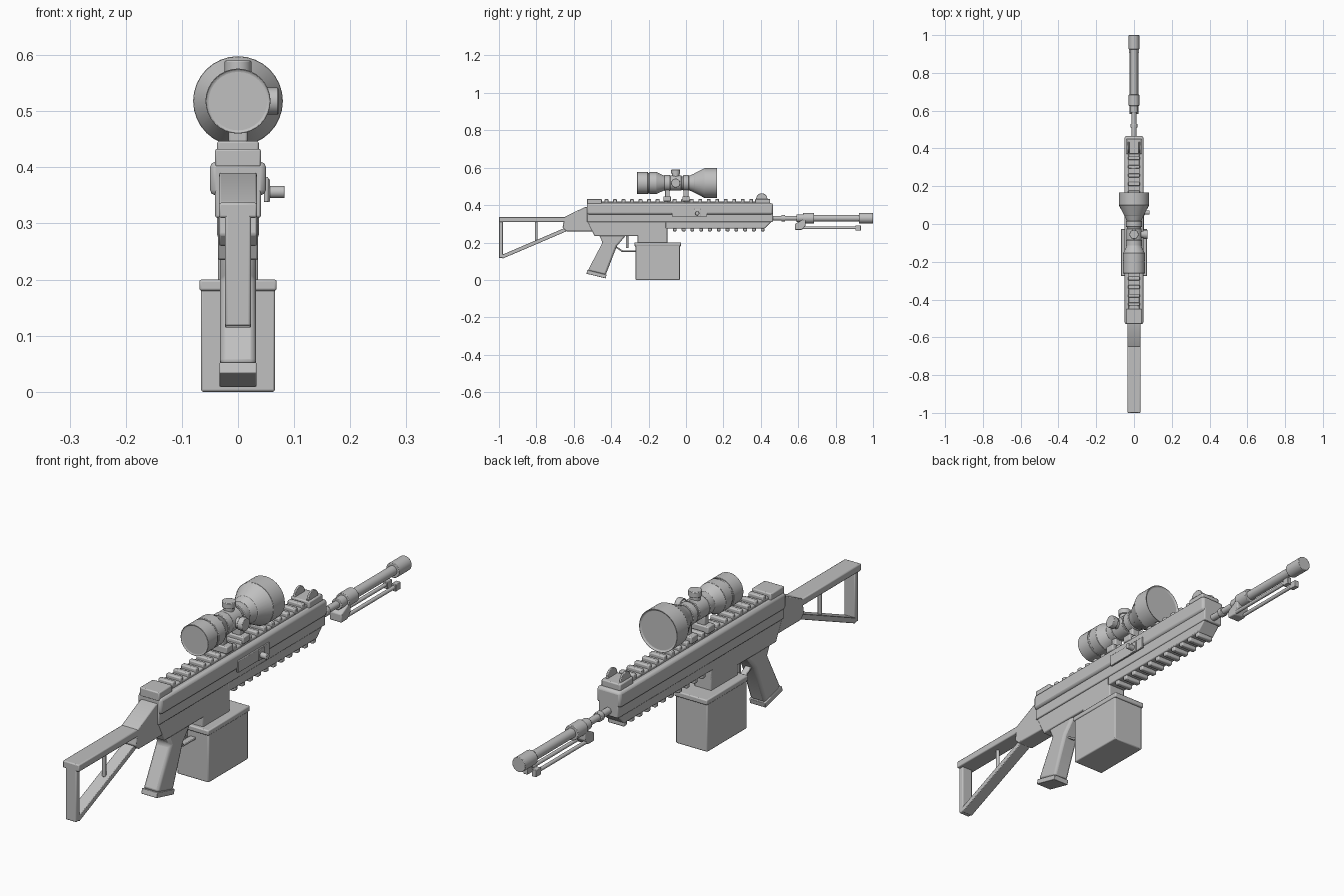
import bpy, bmesh, math
from mathutils import Vector

if "Cube" in bpy.data.objects:
    bpy.data.objects.remove(bpy.data.objects["Cube"])

# Shared levels and positions
BODY_BACK, BODY_FRONT = -.53, .465
BODY_TOP, BODY_LOW = .41, .31
RAIL_TOP, UNDERSIDE = .433, .26
STOCK_BACK, STOCK_TOP = -1, .337
BORE, SIGHT_LINE = .33, .518
FINE, SOFT, ROUND = .002, .004, .01
ACROSS, ALONG, UP = Vector.Fill(3), Vector.Fill(3), Vector.Fill(3)
ACROSS.x = ALONG.y = UP.z = True

grey = bpy.data.materials.new("plain grey")
grey.use_nodes = True
grey.diffuse_color = (.53, .53, .53, 1)
shader = grey.node_tree.nodes["Principled BSDF"]
shader.inputs["Base Color"].default_value = grey.diffuse_color


def finish(name, bm, bevel):
    """Turn a bmesh into a softly bevelled object."""
    bmesh.ops.recalc_face_normals(bm, faces=bm.faces)
    mesh = bpy.data.meshes.new(name)
    bm.to_mesh(mesh)
    bm.free()
    mesh.materials.append(grey)
    part = bpy.data.objects.new(name, mesh)
    bpy.context.collection.objects.link(part)
    modifier = part.modifiers.new("Bevel", "BEVEL")
    modifier.width = bevel
    modifier.segments = 2
    modifier.limit_method = "ANGLE"
    modifier.angle_limit = math.radians(35)
    bpy.ops.object.select_all(action="DESELECT")
    part.select_set(True)
    bpy.context.view_layer.objects.active = part
    bpy.ops.object.shade_smooth_by_angle(angle=math.radians(35))


def plate(name, half_width, outline, bevel=SOFT, x=0):
    """Side outline of (y, z) points, given a thickness across."""
    bm = bmesh.new()
    left = [bm.verts.new((x + half_width, y, z)) for y, z in outline]
    right = [bm.verts.new((x - half_width, y, z)) for y, z in outline]
    bm.faces.new(left)
    bm.faces.new(right)
    for i in range(len(outline)):
        bm.faces.new((left[i - 1], left[i], right[i], right[i - 1]))
    finish(name, bm, bevel)


def box(name, half_width, back, front, low, high, bevel=SOFT, x=0):
    outline = [(back, low), (front, low), (front, high), (back, high)]
    plate(name, half_width, outline, bevel, x)


def strut(name, half_width, start, end, thickness, bevel=FINE):
    """Flat bar between two points of the side plane."""
    start, end = Vector(start), Vector(end)
    offset = (end - start).orthogonal().normalized() * thickness / 2
    plate(name, half_width, [start - offset, end - offset, end + offset, start + offset], bevel)


def tube(name, start, end, radius, tip=None, center=(0, 0, BORE), axis=ALONG, bevel=FINE, rim=0):
    """Round part along an axis; tip gives a taper, rim sinks both end discs."""
    bm = bmesh.new()
    tip = tip or radius
    bmesh.ops.create_cone(bm, cap_ends=True, segments=32, radius1=radius, radius2=tip, depth=end - start)
    if rim:
        discs = [face for face in bm.faces if len(face.verts) > 4]
        bmesh.ops.inset_individual(bm, faces=discs, thickness=rim, depth=-rim)
    turn = UP.rotation_difference(axis).to_matrix()
    bmesh.ops.rotate(bm, matrix=turn, verts=bm.verts)
    bmesh.ops.translate(bm, vec=Vector(center) + axis * (start + end) / 2, verts=bm.verts)
    finish(name, bm, bevel)


# Receiver and handguard
box("upper_receiver", .05, BODY_BACK, BODY_FRONT, .35, BODY_TOP, ROUND)
box("receiver_side_walls", .041, BODY_BACK, BODY_FRONT, BODY_LOW, .38)
plate("lower_receiver", .036, [(BODY_BACK, .32), (-.49, .235), (-.1, .235), (-.1, .32)])
box("magazine_well", .036, -.26, -.1, .19, BODY_LOW)
plate("lower_handguard", .037, [(-.11, .32), (-.11, .275), (.42, .275), (BODY_FRONT, .32)])

# Accessory rails
box("top_rail", .03, -.5, .45, .4, .42)
for tooth in range(18):
    y = -.425 + tooth * .0455
    box("top_rail_tooth", .031, y - ROUND, y + ROUND, BODY_TOP, RAIL_TOP)
for tooth in range(11):
    y = -.06 + tooth * .047
    box("bottom_rail_tooth", .034, y - ROUND, y + ROUND, UNDERSIDE, .28)

# Ejection port and bolt handle on the left side
box("port_cover", SOFT, -.075, .113, .338, .383, FINE, x=.05)
box("bolt_base", SOFT, .045, .078, .338, .379, FINE, x=.053)
tube("bolt_handle", .05, .083, .011, center=(0, .06, .356), axis=ACROSS)

# Iron sights
box("rear_sight", .041, BODY_BACK, -.45, .4, RAIL_TOP)
box("front_sight_base", .04, .37, .45, .4, RAIL_TOP)
for x in (-.028, .028):
    tube("front_sight_ear", -SOFT, SOFT, .03, center=(x, .405, RAIL_TOP), axis=ACROSS)

# Skeleton stock
neck = [(-.5, .39), (-.54, .39), (-.65, STOCK_TOP), (-.66, .28), (-.64, UNDERSIDE), (-.49, UNDERSIDE)]
plate("stock_neck", .034, neck)
box("stock_top_bar", .034, STOCK_BACK, -.64, BODY_LOW, STOCK_TOP)
box("stock_butt", .023, STOCK_BACK, -.978, .117, .33)
strut("stock_lower_strut", .023, (-.985, .123), (-.63, .275), .02)
tube("stock_rod", .21, BODY_LOW, .007, center=(0, -.8, 0), axis=UP)

# Grip, trigger and guard
grip = [(-.47, .25), (-.446, .2), (-.525, .05), (-.43, .025), (-.37, .18), (-.32, .24)]
plate("grip", .032, grip, ROUND)
strut("grip_cap", .033, (-.53, .043), (-.427, .018), .02)
strut("trigger", .007, (-.315, .24), (-.315, .17), .013)
strut("trigger_guard_back", .012, (-.38, .18), (-.34, .154), SOFT * 2)
box("trigger_guard_front", .012, -.345, -.26, .15, .158, FINE)

# Ammunition box
box("magazine", .066, -.27, -.033, 0, .19)
box("magazine_lid", .069, -.276, -.026, .18, .2)

# Barrel
tube("barrel_core", .45, .69, .013)
tube("barrel_collar", .51, .53, .018)
tube("gas_ring", .59, .63, .021)
tube("barrel_sleeve", .625, .685, .028)
tube("outer_barrel", .68, .93, .018)
tube("muzzle", .925, 1, .028)

# Folded bipod
plate("bipod_bracket", .025, [(.583, .268), (.62, .268), (.64, .29), (.64, BORE), (.583, .3)])
for x in (-.018, .018):
    tube("bipod_leg", .6, .92, .007, center=(x, 0, .278))
    box("bipod_foot", .009, .905, .935, .264, .291, FINE, x)

# Scope body
sight = dict(center=(0, 0, SIGHT_LINE))
tube("scope_eyepiece", -.262, -.203, .058, rim=SOFT, **sight)
tube("scope_eyepiece_groove", -.21, -.19, .055, **sight)
tube("scope_focus_ring", -.197, -.155, .058, **sight)
tube("scope_rear_taper", -.156, -.11, .058, .036, **sight)
tube("scope_tube", -.15, .03, .036, **sight)
tube("scope_neck", .015, .05, .038, .053, **sight)
tube("scope_bell", .045, .1, .052, .08, **sight)
tube("scope_objective", .098, .168, .08, rim=.006, **sight)

# Scope knobs and mounts
tube("knob_housing", -.085, -.025, .041, **sight)
for axis in (UP, ACROSS):
    hub = dict(center=(0, -.055, SIGHT_LINE), axis=axis)
    tube("knob_stem", .02, .055, .019, **hub)
    tube("adjustment_knob", .05, .072, .024, **hub)
for y in (-.1, 0):
    tube("scope_ring", y - .015, y + .015, .042, **sight)
    box("mount_post", .017, y - .013, y + .013, RAIL_TOP, .49)
    box("mount_clamp", .037, y - .02, y + .02, .42, .447)
